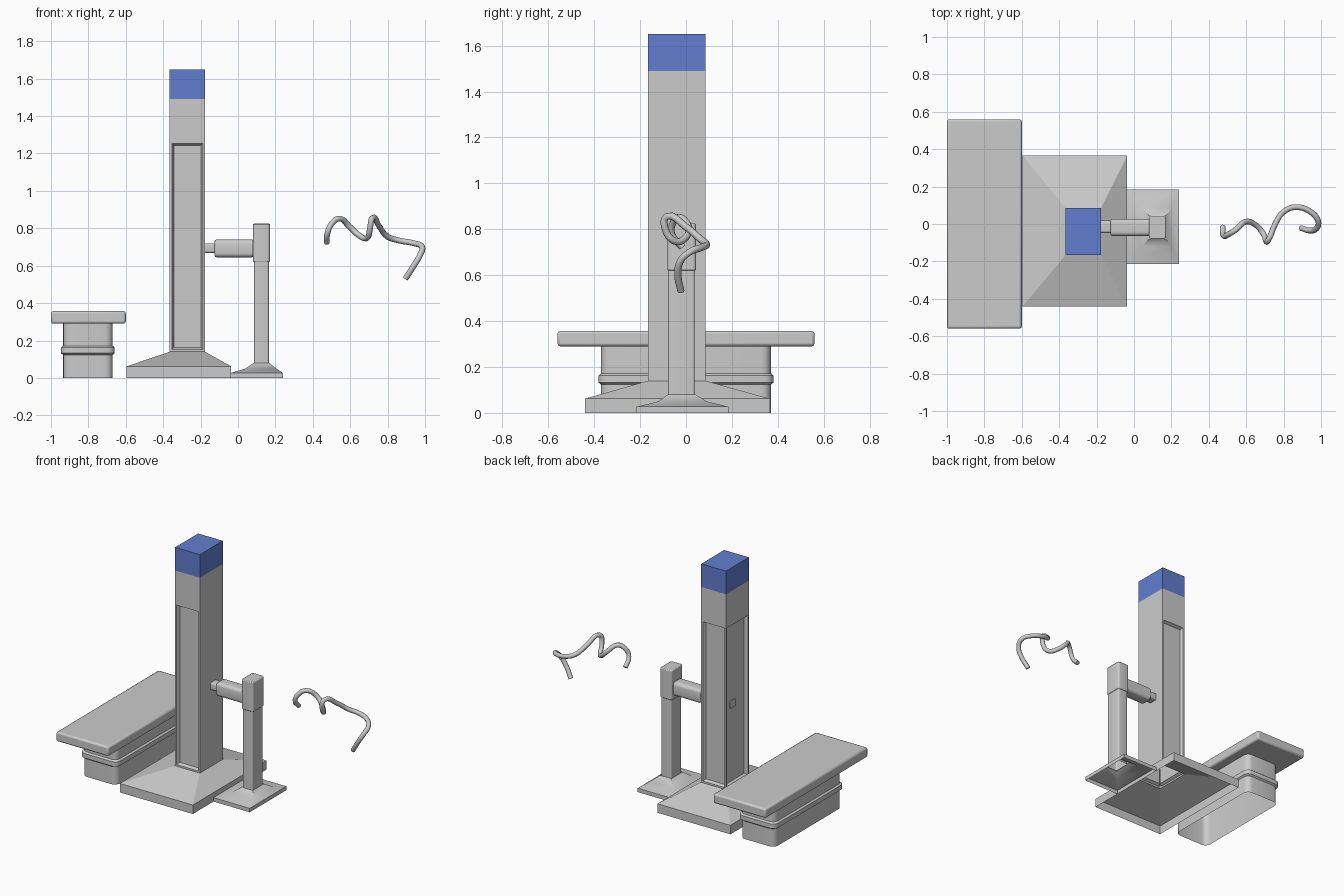
import bpy, bmesh, math

if "Cube" in bpy.data.objects:
    bpy.data.objects.remove(bpy.data.objects["Cube"])


def ring(x0, x1, y0, y1, r, segs=4):
    """Counter-clockwise rectangle outline, with rounded corners when r > 0."""
    if r <= 0:
        return [(x0, y0), (x1, y0), (x1, y1), (x0, y1)]
    pts = []
    for cx, cy, a in ((x0 + r, y0 + r, 180), (x1 - r, y0 + r, 270),
                      (x1 - r, y1 - r, 0), (x0 + r, y1 - r, 90)):
        for i in range(segs + 1):
            t = math.radians(a + 90 * i / segs)
            pts.append((cx + r * math.cos(t), cy + r * math.sin(t)))
    return pts


def loft(name, sections, r=0.0, along_x=False, bottom=True, top=True, smooth=True, panels=()):
    """Skin stacked rectangles (x0, x1, y0, y1, level); optional recessed panels by normal."""
    bm = bmesh.new()
    rows = []
    for x0, x1, y0, y1, z in sections:
        rows.append([bm.verts.new((z, a, b) if along_x else (a, b, z))
                     for a, b in ring(x0, x1, y0, y1, r)])
    n = len(rows[0])
    for lo, hi in zip(rows, rows[1:]):
        for i in range(n):
            j = (i + 1) % n
            bm.faces.new((lo[i], lo[j], hi[j], hi[i]))
    if bottom:
        bm.faces.new(rows[0][::-1])
    if top:
        bm.faces.new(rows[-1])
    bm.normal_update()
    for nx, ny in panels:
        f = min((f for f in bm.faces if f.normal.x * nx + f.normal.y * ny > 0.9),
                key=lambda f: f.calc_center_median().z)
        bmesh.ops.inset_individual(bm, faces=[f], thickness=0.017, depth=0)
        bmesh.ops.inset_individual(bm, faces=[f], thickness=0.014, depth=-0.02)
    me = bpy.data.meshes.new(name)
    bm.to_mesh(me)
    bm.free()
    ob = bpy.data.objects.new(name, me)
    bpy.context.collection.objects.link(ob)
    if smooth:
        bpy.ops.object.select_all(action='DESELECT')
        bpy.context.view_layer.objects.active = ob
        ob.select_set(True)
        bpy.ops.object.shade_smooth_by_angle(angle=math.radians(40))
    return ob


def bevel(ob, width):
    m = ob.modifiers.new("soft_edges", 'BEVEL')
    m.width, m.segments = width, 2
    m.limit_method, m.angle_limit = 'ANGLE', math.radians(50)


# Bench: padded top, hollow pedestal, band
bevel(loft("bench_top", [(-1, -.6, -.56, .56, .29), (-1, -.6, -.56, .56, .357)]), .012)
loft("bench_pedestal", [(-.935, -.67, -.37, .37, 0), (-.935, -.67, -.37, .37, .292)],
     r=.04, bottom=False)
loft("bench_band", [(-.935, -.67, -.37, .37, .123), (-.946, -.659, -.381, .381, .132),
                    (-.946, -.659, -.381, .381, .163), (-.935, -.67, -.37, .37, .172)],
     r=.04, bottom=False, top=False)

# Tower: open foot, shaft with recessed panels on three sides, blue cap
TX = (-.365, -.176, -.165, .085)
FX = (-.595, -.037, -.44, .365)
loft("tower_foot", [(*FX, 0), (*FX, .062), (*TX, .14)], bottom=False, top=False, smooth=False)
loft("tower_shaft", [(*TX, .14), (*TX, 1.265), (*TX, 1.49)], bottom=False, top=False,
     smooth=False, panels=((0, -1), (0, 1), (-1, 0)))
cap = loft("tower_cap", [(*TX, 1.49), (*TX, 1.65)], bottom=False, smooth=False)
blue = bpy.data.materials.new("blue")
blue.diffuse_color = (.12, .21, .63, 1)
blue.use_nodes = True
blue.node_tree.nodes["Principled BSDF"].inputs["Base Color"].default_value = blue.diffuse_color
cap.data.materials.append(blue)

# Stand: open flared foot, post and head
SX = (-.037, .24, -.215, .185)
loft("stand_foot", [(*SX, 0), (*SX, .027), (.04, .205, -.12, .09, .05),
                    (.083, .168, -.08, .042, .08)], bottom=False, top=False)
loft("stand_post", [(.086, .165, -.078, .038, .07), (.086, .165, -.078, .038, .625)],
     r=.01, bottom=False, top=False)
bevel(loft("stand_head", [(.08, .171, -.081, .044, .62), (.08, .171, -.081, .044, .825)],
           r=.015), .006)

# Arm: sleeve and rod reaching through the tower (sections given as y, z along x)
bevel(loft("arm_sleeve", [(-.065, .028, .645, .74, -.125), (-.065, .028, .645, .74, .085)],
           r=.022, along_x=True), .01)
loft("arm_rod", [(-.048, .018, .668, .72, -.35), (-.048, .018, .668, .72, -.12)],
     r=.012, along_x=True)

# Loose curled cable
path = [(.474, -.015, .722), (.48, -.063, .78), (.505, -.055, .83), (.545, -.03, .852),
        (.595, .012, .81), (.65, -.005, .76), (.69, -.05, .748), (.706, -.09, .80),
        (.718, -.085, .855), (.755, 0, .81), (.80, .065, .755), (.86, .09, .735),
        (.94, .068, .72), (.985, .015, .70), (.975, -.025, .66), (.94, -.035, .60),
        (.895, -.022, .53)]
cu = bpy.data.curves.new("cable", 'CURVE')
cu.dimensions = '3D'
cu.bevel_depth, cu.bevel_resolution, cu.resolution_u = .0155, 2, 4
cu.use_fill_caps = True
sp = cu.splines.new('BEZIER')
sp.bezier_points.add(len(path) - 1)
for p, co in zip(sp.bezier_points, path):
    p.co = co
    p.handle_left_type = p.handle_right_type = 'AUTO'
bpy.context.collection.objects.link(bpy.data.objects.new("cable", cu))
